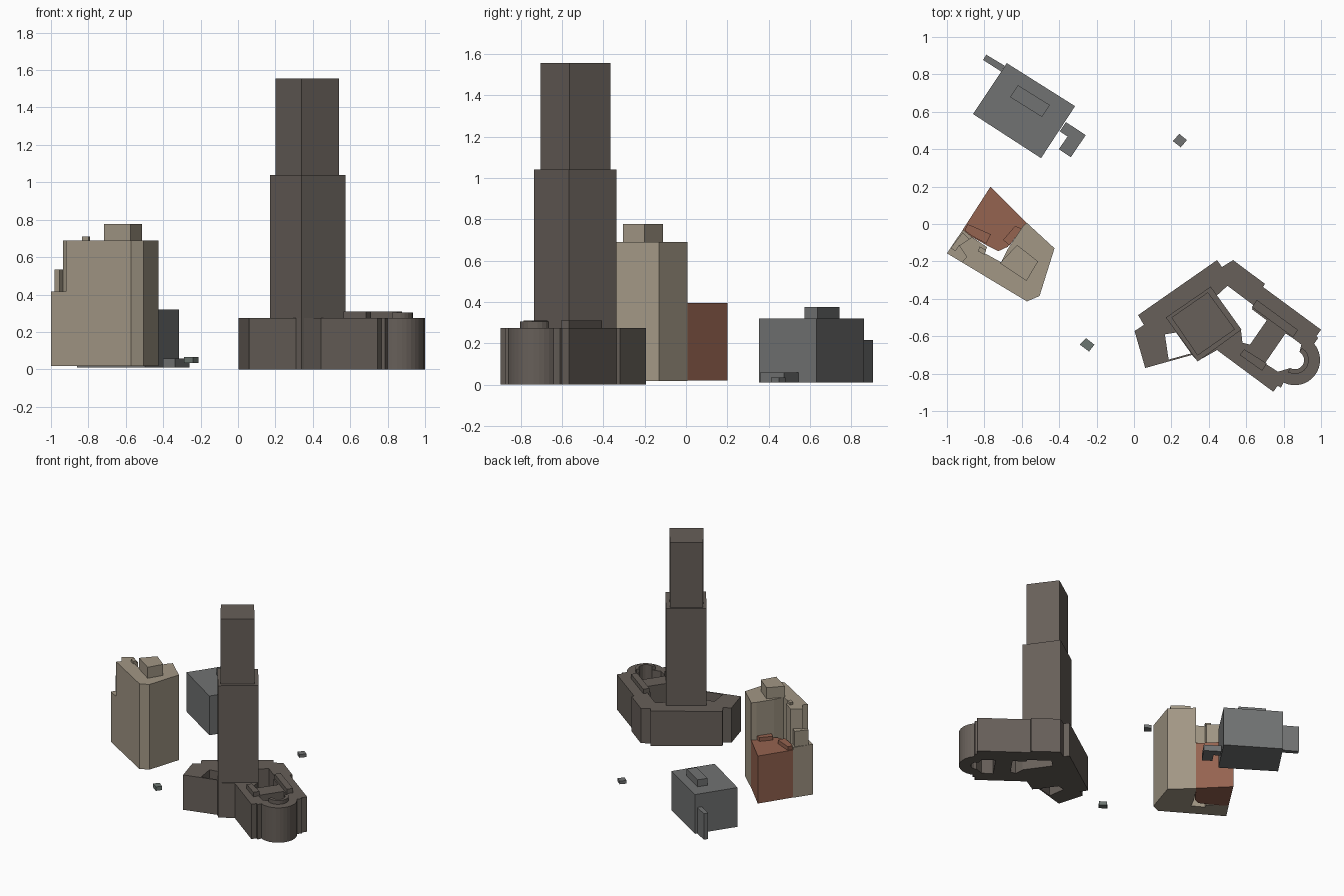
import bpy, bmesh, math


def material(name, rgb):
    m = bpy.data.materials.new(name)
    m.diffuse_color = (*rgb, 1)
    return m


BROWN = material("dark_brown", (0.135, 0.115, 0.10))
BEIGE = material("beige", (0.36, 0.31, 0.235))
RED = material("red_brick", (0.30, 0.125, 0.08))
GREY = material("grey", (0.165, 0.17, 0.17))
GREEN = material("green_grey", (0.15, 0.18, 0.165))


def prism(name, loops, z0, z1, mat):
    """Extrude a footprint (outer loop plus optional holes) from z0 to z1."""
    cu = bpy.data.curves.new(name, 'CURVE')
    cu.dimensions = '2D'
    cu.fill_mode = 'BOTH'
    cu.extrude = (z1 - z0) / 2
    for pts in loops:
        s = cu.splines.new('POLY')
        s.points.add(len(pts) - 1)
        for p, (x, y) in zip(s.points, pts):
            p.co = (x, y, 0, 1)
        s.use_cyclic_u = True
    tmp = bpy.data.objects.new(name + "_outline", cu)
    bpy.context.collection.objects.link(tmp)
    dg = bpy.context.evaluated_depsgraph_get()
    me = bpy.data.meshes.new_from_object(tmp.evaluated_get(dg))
    bpy.data.objects.remove(tmp)
    bm = bmesh.new()
    bm.from_mesh(me)
    bmesh.ops.remove_doubles(bm, verts=bm.verts, dist=1e-4)
    bmesh.ops.recalc_face_normals(bm, faces=bm.faces)
    bmesh.ops.translate(bm, verts=bm.verts, vec=(0, 0, (z0 + z1) / 2))
    for f in bm.faces:
        f.smooth = False
    bm.to_mesh(me)
    bm.free()
    me.materials.clear()
    me.materials.append(mat)
    me.name = name
    ob = bpy.data.objects.new(name, me)
    bpy.context.collection.objects.link(ob)
    return ob


def arc(cx, cy, r, a0, a1, n):
    angles = [math.radians(a0 + (a1 - a0) * i / n) for i in range(n + 1)]
    return [(cx + r * math.cos(a), cy + r * math.sin(a)) for a in angles]


# Tower complex: podium with courtyards and rounded end
CX, CY = 0.86, -0.727
outer = [(0.444, -0.193), (0.47, -0.23), (0.53, -0.193), (0.70, -0.32),
         (0.69, -0.337), (1.0, -0.565), (0.975, -0.60), (0.985, -0.61), (0.97, -0.63)]
outer += arc(CX, CY, 0.135, 40, -117, 14)
outer += [(0.785, -0.875), (0.768, -0.865), (0.745, -0.897), (0.444, -0.674),
          (0.34, -0.733), (0.31, -0.70), (0.06, -0.77), (0.003, -0.572),
          (0.053, -0.54), (0.022, -0.487)]
west_court = [(0.165, -0.59), (0.225, -0.58), (0.305, -0.692), (0.185, -0.725)]
mid_court = [(0.50, -0.33), (0.64, -0.435), (0.63, -0.455), (0.71, -0.515),
             (0.62, -0.645), (0.58, -0.635), (0.572, -0.568), (0.44, -0.385)]
east_court = [(0.81, -0.585), (0.845, -0.607), (0.895, -0.645)]
east_court += arc(CX, CY, 0.05, 60, -120, 8)
east_court += [(0.77, -0.79), (0.70, -0.745)]
prism("podium", [outer, west_court, mid_court, east_court], 0, 0.275, BROWN)

# Tower in two setbacks
prism("tower_lower", [[(0.41, -0.335), (0.575, -0.565), (0.34, -0.735), (0.17, -0.50)]],
      0, 1.04, BROWN)
prism("tower_upper", [[(0.395, -0.365), (0.54, -0.563), (0.34, -0.703), (0.20, -0.50)]],
      1.04, 1.555, BROWN)

# Raised roof pieces on the podium
prism("podium_roof_north", [[(0.657, -0.406), (0.877, -0.567), (0.85, -0.605), (0.63, -0.444)]],
      0.275, 0.31, BROWN)
prism("podium_roof_south", [[(0.59, -0.67), (0.71, -0.745), (0.685, -0.785), (0.565, -0.70)]],
      0.275, 0.31, BROWN)
prism("podium_roof_ring", [arc(CX, CY, 0.075, 60, -120, 10) + arc(CX, CY, 0.05, -120, 60, 8)],
      0.275, 0.305, BROWN)

# Beige block with stepped western corner
prism("beige_block", [[(-0.92, -0.205), (-0.572, -0.414), (-0.505, -0.385), (-0.425, -0.13),
                       (-0.575, 0.008), (-0.60, -0.02), (-0.675, -0.135), (-0.71, -0.205),
                       (-0.80, -0.155), (-0.785, -0.125), (-0.865, -0.07), (-0.935, -0.115),
                       (-0.895, -0.175)]], 0.018, 0.69, BEIGE)
prism("beige_low_terrace", [[(-1.0, -0.157), (-0.92, -0.205), (-0.895, -0.175),
                             (-0.935, -0.115), (-0.865, -0.07), (-0.915, -0.03)]],
      0.018, 0.415, BEIGE)
prism("beige_mid_terrace", [[(-0.98, -0.128), (-0.955, -0.145), (-0.935, -0.115),
                             (-0.88, -0.08), (-0.915, -0.045)]], 0.415, 0.535, BEIGE)
prism("beige_penthouse", [[(-0.625, -0.112), (-0.513, -0.20), (-0.575, -0.305), (-0.717, -0.21)]],
      0.69, 0.777, BEIGE)
prism("beige_roof_vent", [[(-0.825, -0.12), (-0.79, -0.14), (-0.80, -0.165), (-0.835, -0.145)]],
      0.69, 0.71, BEIGE)

# Red brick wing
prism("red_wing", [[(-0.767, 0.2), (-0.575, 0.008), (-0.60, -0.02), (-0.675, -0.122),
                    (-0.725, -0.145), (-0.785, -0.115), (-0.865, -0.07), (-0.915, -0.03)]],
      0.02, 0.395, RED)
prism("red_roof_west", [[(-0.89, 0.0), (-0.765, -0.055), (-0.79, -0.105), (-0.865, -0.065),
                         (-0.905, -0.035)]], 0.395, 0.425, RED)
prism("red_roof_east", [[(-0.635, -0.01), (-0.602, -0.025), (-0.665, -0.115), (-0.70, -0.085)]],
      0.395, 0.425, RED)

# Grey block with annexes
prism("grey_block", [[(-0.68, 0.86), (-0.315, 0.63), (-0.497, 0.352), (-0.861, 0.588)]],
      0.01, 0.32, GREY)
prism("grey_roof_box", [[(-0.62, 0.742), (-0.45, 0.636), (-0.492, 0.572), (-0.663, 0.679)]],
      0.32, 0.375, GREY)
prism("grey_fin_wall", [[(-0.79, 0.905), (-0.69, 0.845), (-0.71, 0.815), (-0.807, 0.877)]],
      0.01, 0.215, GREY)
prism("grey_low_annex", [[(-0.364, 0.545), (-0.258, 0.475), (-0.338, 0.357), (-0.402, 0.40),
                          (-0.355, 0.468), (-0.397, 0.495)]], 0.01, 0.058, GREY)

# Small detached kiosks
prism("kiosk_back", [[(0.242, 0.482), (0.283, 0.449), (0.25, 0.41), (0.208, 0.443)]],
      0.01, 0.035, GREY)
prism("kiosk_front", [[(-0.257, -0.61), (-0.212, -0.645), (-0.24, -0.682), (-0.29, -0.645)]],
      0.035, 0.066, GREEN)
